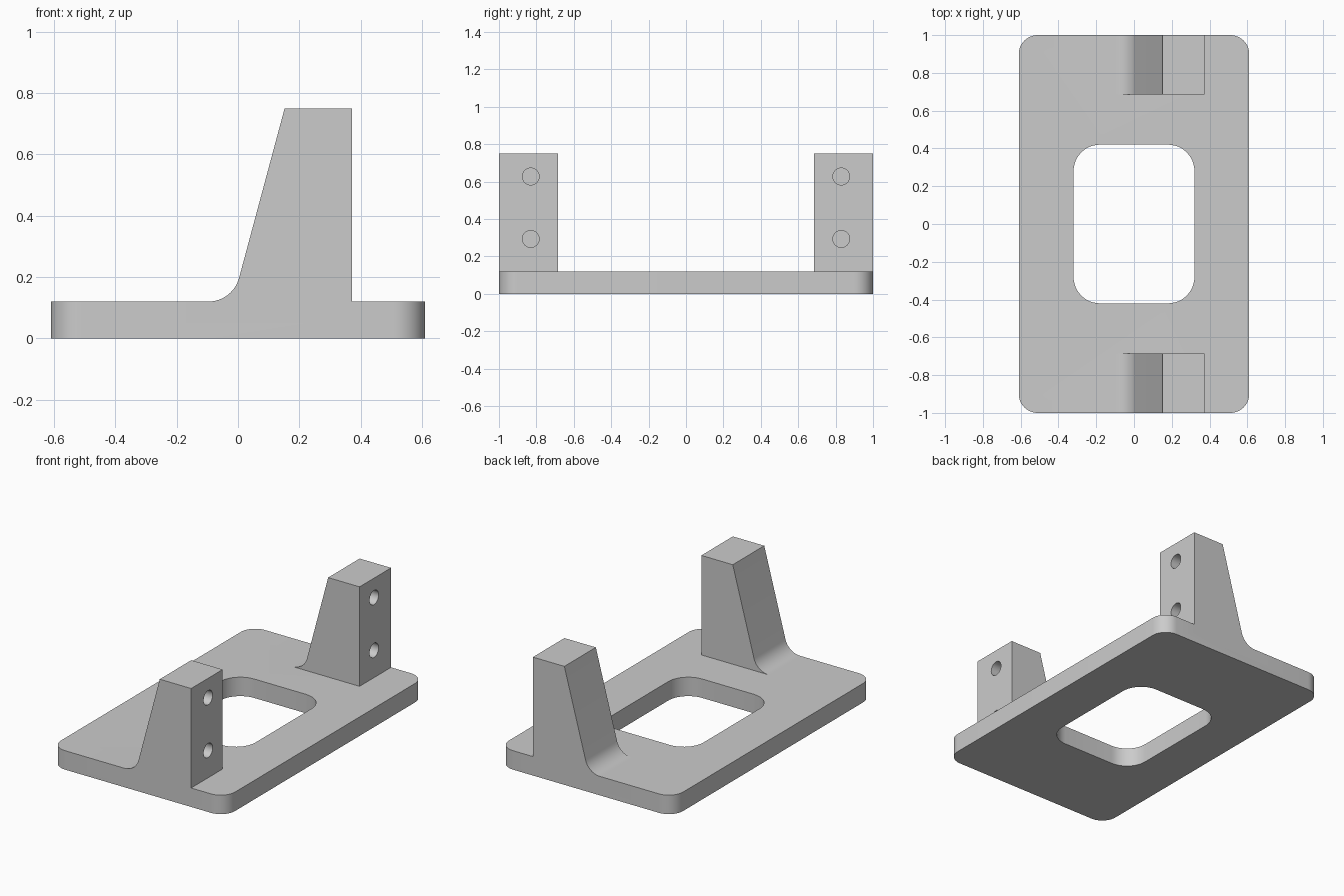
import bpy
import math

if "Cube" in bpy.data.objects:
    bpy.data.objects.remove(bpy.data.objects["Cube"], do_unlink=True)

grey = bpy.data.materials.new("light grey")
grey.use_nodes = True
COLOUR = (0.6, 0.6, 0.6, 1)
grey.diffuse_color = COLOUR
grey.node_tree.nodes["Principled BSDF"].inputs["Base Color"].default_value = COLOUR


def arc(cx, cy, r, start, end, steps=12):
    angles = [math.radians(start + (end - start) * i / steps) for i in range(steps + 1)]
    return [(cx + r * math.cos(a), cy + r * math.sin(a)) for a in angles]


def rounded_rectangle(hx, hy, r):
    points = []
    for i, (sx, sy) in enumerate([(1, 1), (-1, 1), (-1, -1), (1, -1)]):
        points += arc(sx * (hx - r), sy * (hy - r), r, 90 * i, 90 * i + 90)
    return points


def prism(name, outline, low, high, place):
    """Extrude a 2D outline between two depths; place maps (u, v, depth) to xyz."""
    n = len(outline)
    verts = [place(u, v, d) for d in (low, high) for u, v in outline]
    faces = [list(range(n))[::-1], list(range(n, 2 * n))]
    faces += [[i, (i + 1) % n, n + (i + 1) % n, n + i] for i in range(n)]
    mesh = bpy.data.meshes.new(name)
    mesh.from_pydata(verts, [], faces)
    mesh.materials.append(grey)
    obj = bpy.data.objects.new(name, mesh)
    bpy.context.collection.objects.link(obj)
    # Consistent outward normals for the booleans
    bpy.context.view_layer.objects.active = obj
    bpy.ops.object.select_all(action='DESELECT')
    obj.select_set(True)
    bpy.ops.object.mode_set(mode='EDIT')
    bpy.ops.mesh.select_all(action='SELECT')
    bpy.ops.mesh.normals_make_consistent(inside=False)
    bpy.ops.object.mode_set(mode='OBJECT')
    return obj


def combine(target, tool, operation):
    mod = target.modifiers.new(operation, 'BOOLEAN')
    mod.operation = operation
    mod.solver = 'EXACT'
    mod.object = tool
    bpy.context.view_layer.objects.active = target
    bpy.ops.object.modifier_apply(modifier=mod.name)
    bpy.data.objects.remove(tool, do_unlink=True)


def flat(u, v, d):
    return (u, v, d)


def upright(u, v, d):
    return (u, d, v)


def sideways(u, v, d):
    return (d, u, v)


# Base plate with rounded corners and a central window
TOP = 0.12
bracket = prism("mounting_bracket", rounded_rectangle(0.61, 1.0, 0.1), 0, TOP, flat)
window = prism("window_cutter", rounded_rectangle(0.32, 0.42, 0.14), -0.1, 0.3, flat)
combine(bracket, window, 'DIFFERENCE')

# Sloped upright: fillet at the foot, leaning face, flat top, vertical face
RADIUS = 0.104
profile = arc(-0.097, TOP + RADIUS, RADIUS, -90, -15)
profile += [(0.152, 0.75), (0.372, 0.75), (0.372, 0.06), (-0.097, 0.06)]

for side in (-1, 1):
    low, high = sorted((side * 0.685, side * 1.0))
    post = prism("upright", profile, low, high, upright)
    # Blind screw holes in the vertical face
    for z in (0.293, 0.627):
        circle = arc(side * 0.83, z, 0.045, 0, 360, 32)[:-1]
        hole = prism("hole_cutter", circle, 0.19, 0.5, sideways)
        combine(post, hole, 'DIFFERENCE')
    combine(bracket, post, 'UNION')

bpy.ops.object.select_all(action='DESELECT')
bracket.select_set(True)
bpy.context.view_layer.objects.active = bracket
bpy.ops.object.shade_smooth_by_angle(angle=math.radians(30))
